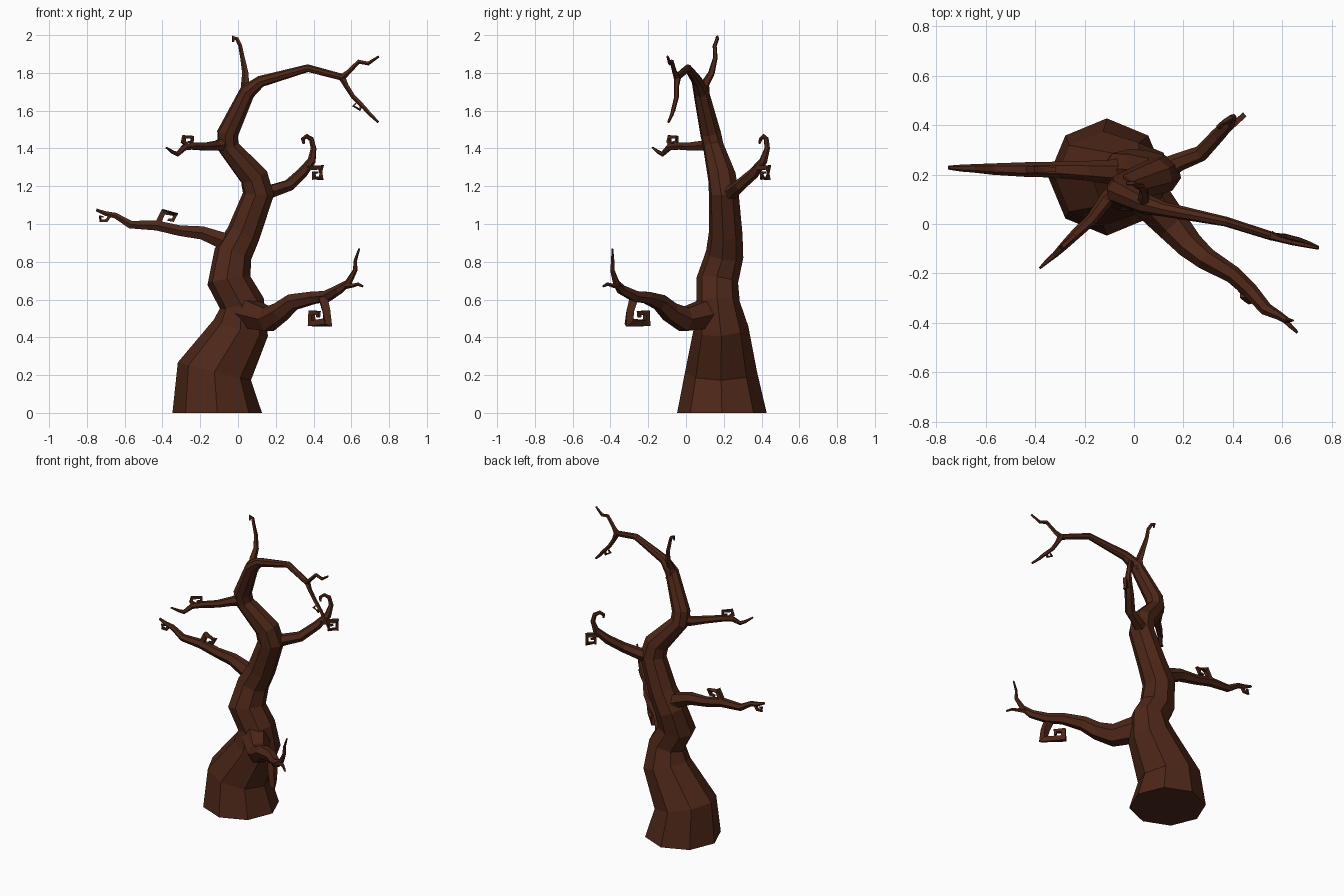
import bpy, bmesh, math
from mathutils import Vector

bark = bpy.data.materials.new("bark")
bark.diffuse_color = (0.075, 0.02, 0.009, 1)


def tube(name, pts, sides=6, turn=0.5, start=None):
    """Flat-faced tube along points (x, y, z, radius), mitred at the bends."""
    P = [Vector(p[:3]) for p in pts]
    n = len(P)
    D = [(P[i + 1] - P[i]).normalized() for i in range(n - 1)]
    T = [D[0]] + [(D[i - 1] + D[i]).normalized() for i in range(1, n - 1)] + [D[-1]]
    if start:
        T[0] = Vector(start)
    ref = Vector((1, 0, 0)) if abs(T[0].z) > 0.7 else Vector((0, 0, 1))
    bm = bmesh.new()
    rings = []
    for i in range(n):
        u = (ref - T[i] * ref.dot(T[i])).normalized()
        v = T[i].cross(u)
        ref = u
        # widen sharp bends so the tube keeps its thickness
        bend = (D[i] - D[i - 1]) if 0 < i < n - 1 else Vector()
        c = max(T[i].dot(D[i]), 0.68) if bend.length > 0.3 else 1
        ring = []
        for k in range(sides):
            a = 2 * math.pi * (k + turn) / sides
            o = (u * math.cos(a) + v * math.sin(a)) * pts[i][3]
            if c < 1:
                b = bend.normalized()
                o += b * o.dot(b) * (1 / c - 1)
            ring.append(bm.verts.new(P[i] + o))
        rings.append(ring)
    for a, b in zip(rings, rings[1:]):
        for k in range(sides):
            j = (k + 1) % sides
            bm.faces.new((a[k], a[j], b[j], b[k]))
    bm.faces.new(rings[0][::-1])
    bm.faces.new(rings[-1])
    bmesh.ops.recalc_face_normals(bm, faces=bm.faces)
    me = bpy.data.meshes.new(name)
    bm.to_mesh(me)
    bm.free()
    me.materials.append(bark)
    ob = bpy.data.objects.new(name, me)
    bpy.context.collection.objects.link(ob)
    return ob


def curl(name, xz, r0, r1, y0, slope=0.0):
    """Square spiral twig drawn in x, z on a vertical plane y = y0 + slope * x."""
    n = len(xz) - 1
    tube(name, [(x, y0 + slope * x, z, r0 + (r1 - r0) * i / n)
                for i, (x, z) in enumerate(xz)], 4)


# Trunk running into the long top branch
tube("trunk", [
    (-0.11, 0.19, 0, 0.237), (-0.125, 0.185, 0.22, 0.19), (0.015, 0.185, 0.45, 0.145),
    (0.02, 0.17, 0.58, 0.115), (-0.048, 0.165, 0.70, 0.11), (-0.027, 0.205, 0.84, 0.1),
    (0.03, 0.21, 0.95, 0.09), (0.108, 0.2, 1.16, 0.08), (0.085, 0.19, 1.25, 0.076),
    (-0.052, 0.145, 1.41, 0.056), (-0.055, 0.13, 1.48, 0.056), (0.05, 0.08, 1.70, 0.042),
    (0.12, 0.06, 1.755, 0.03), (0.37, 0.01, 1.825, 0.02), (0.56, -0.05, 1.775, 0.018)],
    8, 0, (0, 0, 1))

# Forked end of the top branch
tube("top_twig_up", [
    (0.55, -0.045, 1.775, 0.02), (0.585, -0.06, 1.805, 0.013), (0.64, -0.075, 1.86, 0.011),
    (0.69, -0.085, 1.85, 0.01), (0.745, -0.098, 1.887, 0.006)], 5)
tube("top_twig_down", [
    (0.55, -0.045, 1.78, 0.02), (0.575, -0.05, 1.73, 0.014), (0.61, -0.05, 1.675, 0.013),
    (0.67, -0.065, 1.615, 0.012), (0.70, -0.075, 1.58, 0.01), (0.743, -0.093, 1.54, 0.007)], 5)
curl("top_curl", [(0.655, 1.635), (0.645, 1.605), (0.61, 1.625), (0.625, 1.64)], 0.009, 0.005, -0.06)

# Hooked spike above the trunk
tube("top_spike", [
    (0.045, 0.095, 1.66, 0.035), (0.04, 0.10, 1.74, 0.024), (0.04, 0.135, 1.80, 0.018),
    (0.025, 0.155, 1.88, 0.013), (0.012, 0.152, 1.945, 0.011), (-0.005, 0.165, 1.98, 0.01),
    (-0.025, 0.165, 1.988, 0.009), (-0.025, 0.16, 1.965, 0.006)], 5)

# Upper left branch
tube("upper_left_branch", [
    (-0.05, 0.14, 1.43, 0.045), (-0.11, 0.10, 1.415, 0.03), (-0.17, 0.02, 1.41, 0.024),
    (-0.24, -0.045, 1.412, 0.021), (-0.285, -0.09, 1.405, 0.017),
    (-0.32, -0.125, 1.37, 0.012), (-0.345, -0.145, 1.38, 0.01), (-0.38, -0.178, 1.405, 0.005)])
curl("upper_left_curl", [(-0.265, 1.41), (-0.29, 1.435), (-0.285, 1.462), (-0.243, 1.46),
                         (-0.243, 1.435), (-0.265, 1.435)], 0.014, 0.007, 0.17, 0.9)

# Upper right branch with hooked tip
tube("upper_right_branch", [
    (0.09, 0.20, 1.15, 0.055), (0.18, 0.25, 1.175, 0.037), (0.27, 0.285, 1.205, 0.032),
    (0.34, 0.36, 1.27, 0.029), (0.39, 0.41, 1.335, 0.022), (0.40, 0.43, 1.40, 0.015),
    (0.388, 0.425, 1.45, 0.013), (0.362, 0.41, 1.465, 0.011), (0.343, 0.395, 1.45, 0.01),
    (0.348, 0.388, 1.425, 0.006)])
curl("upper_right_curl", [(0.36, 1.295), (0.44, 1.30), (0.44, 1.242), (0.402, 1.242),
                          (0.402, 1.272), (0.422, 1.272)], 0.017, 0.007, 0.04, 0.9)

# Middle left branch
tube("middle_left_branch", [
    (0.0, 0.21, 0.87, 0.075), (-0.09, 0.21, 0.915, 0.05), (-0.19, 0.215, 0.953, 0.04),
    (-0.31, 0.22, 0.965, 0.032), (-0.43, 0.22, 0.992, 0.03), (-0.57, 0.222, 0.997, 0.023),
    (-0.65, 0.225, 1.045, 0.017), (-0.70, 0.226, 1.055, 0.014), (-0.75, 0.228, 1.075, 0.008)])
curl("middle_left_curl", [(-0.43, 0.99), (-0.395, 1.065), (-0.33, 1.05), (-0.345, 1.02),
                          (-0.372, 1.022)], 0.022, 0.008, 0.22)
curl("middle_left_tip_curl", [(-0.675, 1.05), (-0.695, 1.018), (-0.728, 1.018),
                              (-0.73, 1.04), (-0.712, 1.038)], 0.012, 0.006, 0.226)

# Lower right branch with a forked end
tube("lower_right_branch", [
    (0.04, 0.13, 0.53, 0.09), (0.16, -0.01, 0.495, 0.068), (0.225, -0.085, 0.535, 0.056),
    (0.29, -0.14, 0.587, 0.046), (0.40, -0.205, 0.61, 0.036), (0.47, -0.27, 0.617, 0.032),
    (0.535, -0.345, 0.655, 0.026), (0.585, -0.37, 0.69, 0.018), (0.62, -0.39, 0.755, 0.012),
    (0.622, -0.388, 0.81, 0.009), (0.642, -0.39, 0.87, 0.005)])
tube("lower_right_twig", [
    (0.56, -0.355, 0.675, 0.022), (0.61, -0.39, 0.675, 0.011), (0.635, -0.415, 0.682, 0.009),
    (0.66, -0.438, 0.67, 0.006)], 5)
curl("lower_right_curl", [(0.45, 0.61), (0.468, 0.54), (0.475, 0.478), (0.39, 0.475),
                          (0.39, 0.53), (0.425, 0.53), (0.425, 0.505)], 0.032, 0.01, 0.22, -1.1)
